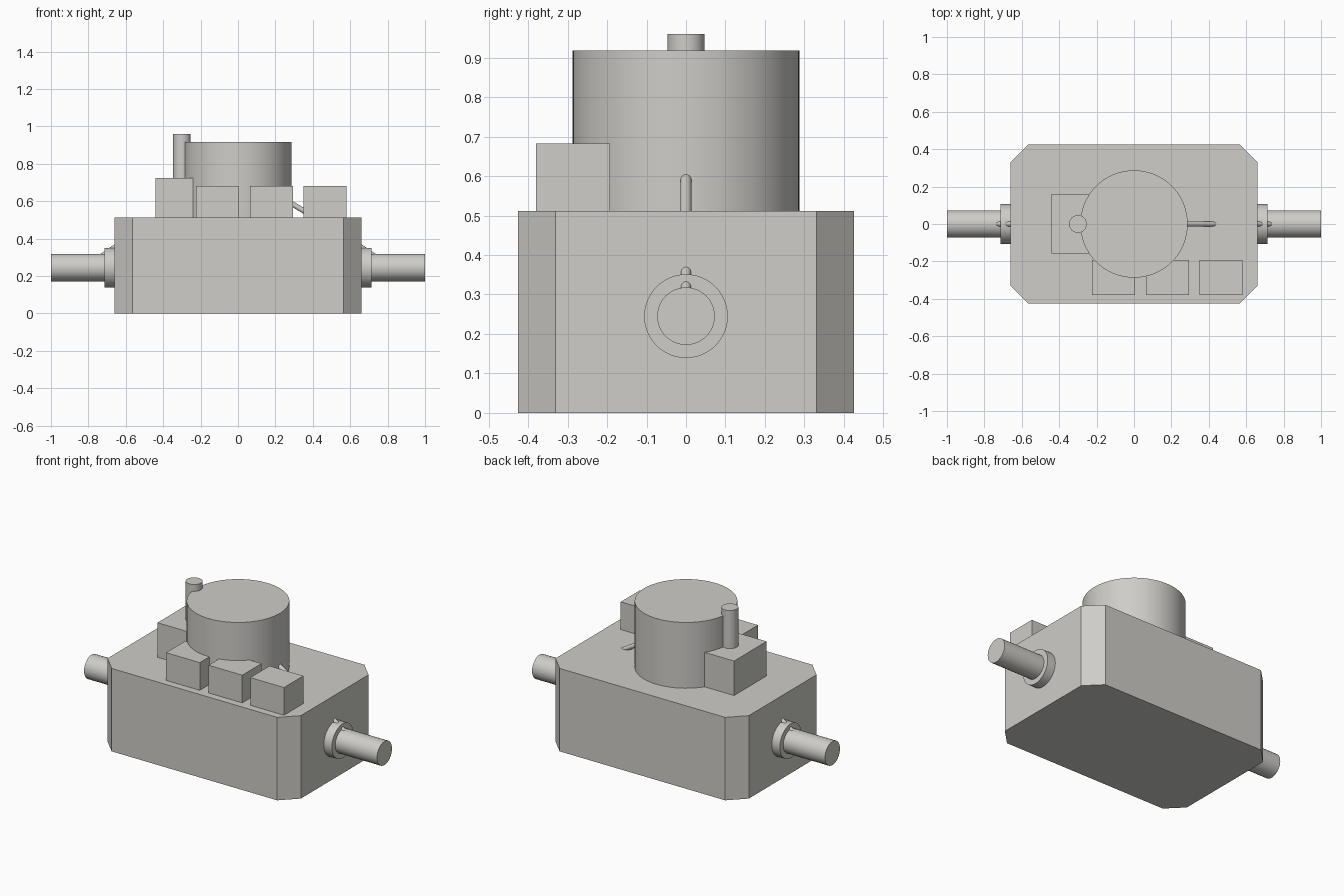
import bpy, bmesh, math
from mathutils import Vector

if "Cube" in bpy.data.objects:
    bpy.data.objects.remove(bpy.data.objects["Cube"], do_unlink=True)

grey = bpy.data.materials.new("light_warm_grey")
grey.use_nodes = True
color = (0.62, 0.61, 0.58, 1)
grey.diffuse_color = color
grey.node_tree.nodes["Principled BSDF"].inputs["Base Color"].default_value = color


def finish(name, bm, smooth=False):
    mesh = bpy.data.meshes.new(name)
    bmesh.ops.recalc_face_normals(bm, faces=bm.faces)
    bm.to_mesh(mesh)
    bm.free()
    mesh.materials.append(grey)
    ob = bpy.data.objects.new(name, mesh)
    bpy.context.collection.objects.link(ob)
    if smooth:
        bpy.ops.object.select_all(action="DESELECT")
        ob.select_set(True)
        bpy.context.view_layer.objects.active = ob
        bpy.ops.object.shade_smooth_by_angle(angle=math.radians(30))
    return ob


def box(name, low, high, chamfer=0):
    bm = bmesh.new()
    bmesh.ops.create_cube(bm, size=1)
    for v in bm.verts:
        v.co = [l + (c + 0.5) * (h - l) for c, l, h in zip(v.co, low, high)]
    if chamfer:
        upright = [e for e in bm.edges
                   if abs(e.verts[0].co.z - e.verts[1].co.z) > 0.1]
        bmesh.ops.bevel(bm, geom=upright, offset=chamfer, segments=1, affect="EDGES")
    return finish(name, bm)


def rod(name, start, end, radius, sides=48):
    start, end = Vector(start), Vector(end)
    axis = end - start
    bm = bmesh.new()
    bmesh.ops.create_cone(bm, cap_ends=True, segments=sides, radius1=radius,
                          radius2=radius, depth=axis.length)
    ob = finish(name, bm, smooth=True)
    ob.location = (start + end) / 2
    ob.rotation_mode = "QUATERNION"
    ob.rotation_quaternion = axis.to_track_quat("Z", "Y")
    return ob


# Main housing with chamfered upright corners
deck = 0.512
box("housing", (-0.66, -0.425, 0), (0.66, 0.425, deck), 0.095)

# Round tower on the deck
rod("tower", (0, 0, deck), (0, 0, 0.918), 0.287, 96)

# Side block carrying the upright rod
box("rod_block", (-0.44, -0.157, deck), (-0.24, 0.16, 0.725))
rod("upright_rod", (-0.30, 0, 0.6), (-0.30, 0, 0.96), 0.047)

# Row of three blocks along the front
for i, x in enumerate((-0.225, 0.065, 0.35)):
    box(f"front_block_{i + 1}", (x, -0.38, deck), (x + 0.23, -0.192, 0.683))

# Slanted strut from tower to deck
rod("tower_strut", (0.25, 0, 0.61), (0.44, 0, 0.495), 0.014, 24)

# Shaft, collar and slanted strut at each end
axis_z = 0.245
for side, s in (("left", 1), ("right", -1)):
    rod(f"{side}_shaft", (s * 0.62, 0, axis_z), (s, 0, axis_z), 0.073)
    rod(f"{side}_collar", (s * 0.64, 0, axis_z), (s * 0.715, 0, axis_z), 0.106)
    rod(f"{side}_strut", (s * 0.62, 0, 0.381), (s * 0.755, 0, 0.29), 0.013, 24)
